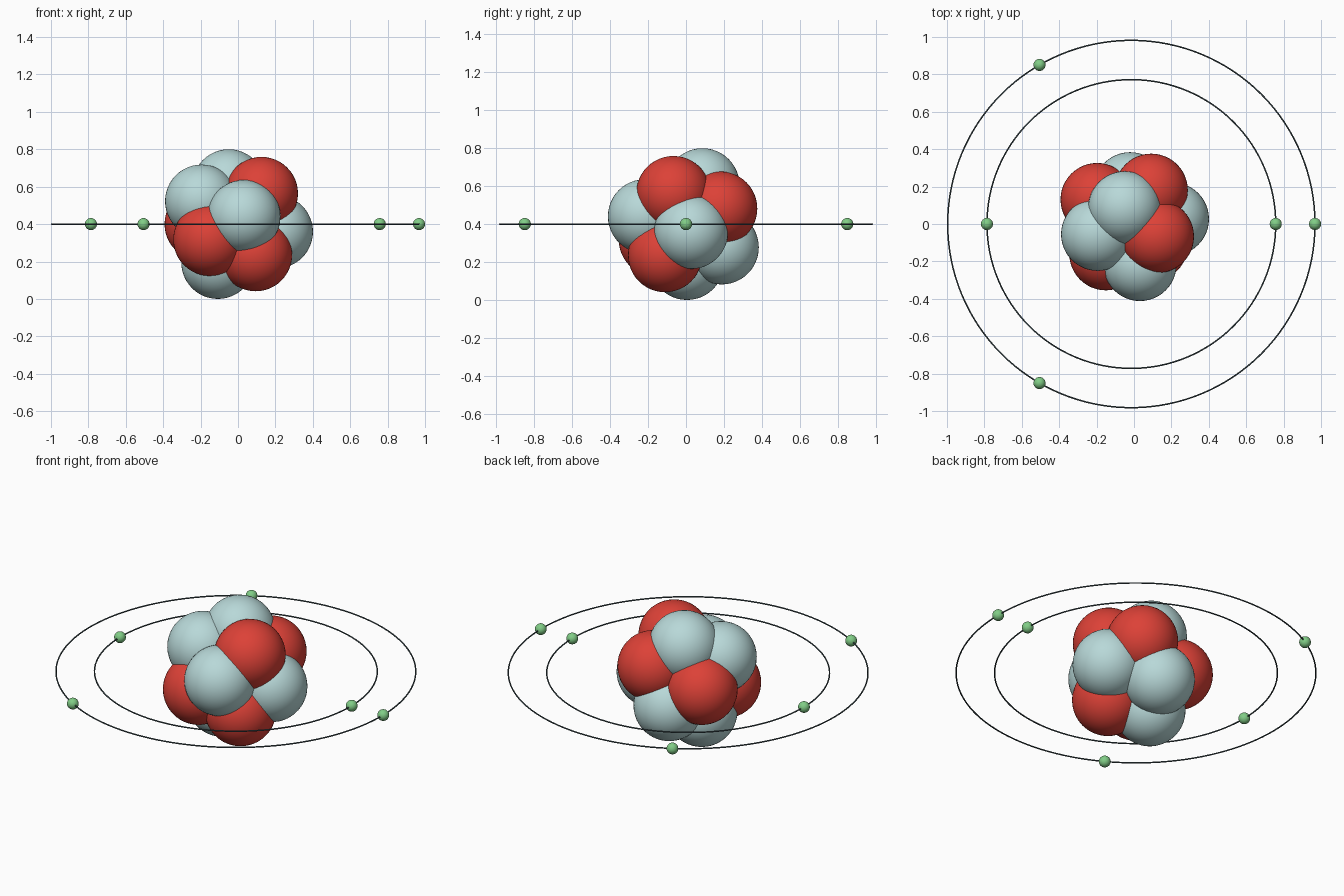
import bpy
import math

if "Cube" in bpy.data.objects:
    bpy.data.objects.remove(bpy.data.objects["Cube"])

CENTRE = (-0.0142, 0.0, 0.4)


def material(name, rgb):
    m = bpy.data.materials.new(name)
    m.diffuse_color = (*rgb, 1.0)
    m.use_nodes = True
    m.node_tree.nodes["Principled BSDF"].inputs["Base Color"].default_value = m.diffuse_color
    return m


RED = material("proton_red", (0.72, 0.053, 0.038))
PALE = material("neutron_pale_blue", (0.48, 0.69, 0.69))
GREEN = material("electron_green", (0.22, 0.61, 0.24))
DARK = material("orbit_dark", (0.05, 0.08, 0.09))


def finish(name, mat):
    ob = bpy.context.object
    ob.name = name
    ob.data.materials.append(mat)
    bpy.ops.object.shade_smooth()


def ball(name, offset, radius, mat, segments, rings):
    loc = [c + o for c, o in zip(CENTRE, offset)]
    bpy.ops.mesh.primitive_uv_sphere_add(
        segments=segments, ring_count=rings, radius=radius, location=loc)
    finish(name, mat)


# Nucleus: eleven nucleons spread on a golden-angle spiral, alternating kinds
COUNT, SHELL, NUCLEON_R = 11, 0.225, 0.1955
GOLDEN = math.pi * (3 - math.sqrt(5))
for i in range(COUNT):
    h = 1 - (2 * i + 1) / COUNT
    r = math.sqrt(1 - h * h)
    a = math.radians(112) - GOLDEN * i
    offset = (SHELL * r * math.cos(a), SHELL * r * math.sin(a), SHELL * h)
    name, mat = (("proton", RED) if i % 2 else ("neutron", PALE))
    ball(f"{name}_{i + 1}", offset, NUCLEON_R, mat, 48, 24)

# Orbit rings with evenly spaced electrons
for label, radius, electrons in (("inner", 0.772, 2), ("outer", 0.982, 3)):
    bpy.ops.mesh.primitive_torus_add(
        location=CENTRE, major_radius=radius, minor_radius=0.004,
        major_segments=128, minor_segments=10)
    finish(f"{label}_orbit", DARK)
    for k in range(electrons):
        a = math.tau * k / electrons
        ball(f"{label}_electron_{k + 1}",
             (radius * math.cos(a), radius * math.sin(a), 0),
             0.0322, GREEN, 24, 16)
